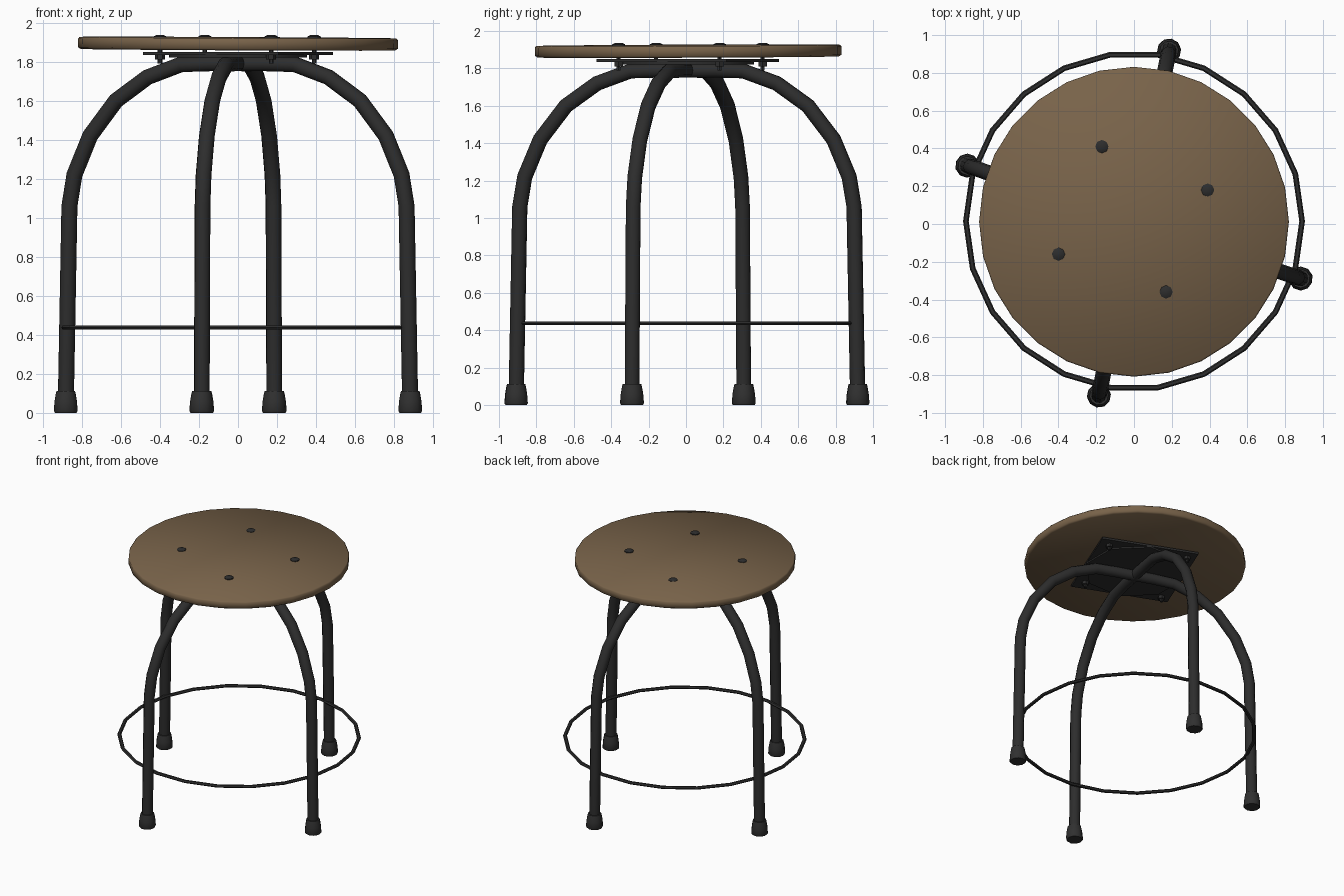
import bpy, bmesh, math
from mathutils import Matrix, Vector

if "Cube" in bpy.data.objects:
    bpy.data.objects.remove(bpy.data.objects["Cube"])

def material(name, color):
    m = bpy.data.materials.new(name)
    m.diffuse_color = (*color, 1)
    m.use_nodes = True
    m.node_tree.nodes["Principled BSDF"].inputs["Base Color"].default_value = m.diffuse_color
    return m

WOOD = material("brown wood", (0.19, 0.125, 0.068))
METAL = material("black metal", (0.026, 0.026, 0.026))
RUBBER = material("dark rubber", (0.03, 0.03, 0.03))

def finish(name, bm, mat, angle=50):
    bmesh.ops.recalc_face_normals(bm, faces=bm.faces)
    me = bpy.data.meshes.new(name)
    bm.to_mesh(me)
    bm.free()
    me.materials.append(mat)
    ob = bpy.data.objects.new(name, me)
    bpy.context.collection.objects.link(ob)
    bpy.ops.object.select_all(action='DESELECT')
    ob.select_set(True)
    bpy.context.view_layer.objects.active = ob
    bpy.ops.object.shade_smooth_by_angle(angle=math.radians(angle))
    return ob

def loft(bm, rings, closed=False):
    """Skin a list of point rings, capping the ends unless closed."""
    vs = [[bm.verts.new(p) for p in r] for r in rings]
    n = len(vs[0])
    for i in range(len(vs) if closed else len(vs) - 1):
        a, b = vs[i], vs[(i + 1) % len(vs)]
        for j in range(n):
            k = (j + 1) % n
            bm.faces.new((a[j], a[k], b[k], b[j]))
    if not closed:
        bm.faces.new(vs[0])
        bm.faces.new(vs[-1])

def circle(r, z, n, x=0.0, y=0.0, turn=0.0):
    return [Vector((x + r * math.cos(turn + 2 * math.pi * i / n),
                    y + r * math.sin(turn + 2 * math.pi * i / n), z)) for i in range(n)]

def turned(name, profile, n, mat, x=0.0, y=0.0, turn=0.0, angle=50):
    """Stack of (radius, height) circles."""
    bm = bmesh.new()
    loft(bm, [circle(r, z, n, x, y, turn) for r, z in profile])
    return finish(name, bm, mat, angle)

# Round wooden seat, very slightly tilted
seat = turned("seat", [(0.805, -0.031), (0.82, -0.022), (0.82, 0.022), (0.812, 0.031)],
              28, WOOD, angle=60)
seat.location = (0, 0.012, 1.892)
seat.rotation_euler = (0.004, 0.005, 0)

# Bent tube arches: half profile (distance from centre, height), mirrored
HALF = [(0.932, 0.03), (0.912, 1.06), (0.885, 1.22), (0.80, 1.42), (0.66, 1.60),
        (0.49, 1.72), (0.31, 1.785), (0.15, 1.79)]
PATH = HALF + [(-r, z) for r, z in reversed(HALF)]

def arch(name, degrees, y):
    bm = bmesh.new()
    pts = [Vector((r, 0, z)) for r, z in PATH]
    rings = []
    for i, p in enumerate(pts):
        t = (pts[min(i + 1, len(pts) - 1)] - pts[max(i - 1, 0)]).normalized()
        side = Vector((0, 1, 0))
        up = t.cross(side)
        rings.append([p + 0.041 * (math.cos(a) * side + math.sin(a) * up)
                      for a in (2 * math.pi * j / 10 for j in range(10))])
    loft(bm, rings)
    bm.transform(Matrix.Translation((0, y, 0)) @ Matrix.Rotation(math.radians(degrees), 4, 'Z'))
    finish(name, bm, METAL)

arch("leg_arch_side", -18.7, 0.01)
arch("leg_arch_front", 78.5, 0.005)

# Rubber feet under each leg
FOOT = [(0.058, 0.0), (0.064, 0.01), (0.060, 0.06), (0.054, 0.095), (0.050, 0.112)]
for i, (d, y) in enumerate([(-18.7, 0.01), (161.3, 0.01), (78.5, 0.005), (258.5, 0.005)]):
    a = math.radians(d)
    turned(f"foot_{i + 1}", FOOT, 10, RUBBER, 0.932 * math.cos(a),
           0.932 * math.sin(a) + y, a)

# Thin footrest ring
bm = bmesh.new()
SECTION = [(0.875, 0.437), (0.882, 0.447), (0.898, 0.447), (0.905, 0.437),
           (0.898, 0.427), (0.882, 0.427)]
rings = []
for i in range(22):
    a = 2 * math.pi * i / 22
    rings.append([Vector((r * math.cos(a), 0.015 + r * math.sin(a), z)) for r, z in SECTION])
loft(bm, rings, closed=True)
finish("footrest_ring", bm, METAL)

# Square mounting plate and smaller plate welded to the arches
turn = math.radians(23)
turned("mounting_plate", [(0.53, 1.834), (0.53, 1.850)], 4, METAL, 0, 0.01, turn)
turned("arch_plate", [(0.38, 1.822), (0.38, 1.834)], 8, METAL, 0, 0.01, turn)

# Bolts through the seat
for i, (x, y) in enumerate([(-0.17, 0.41), (0.39, 0.18), (-0.40, -0.16), (0.17, -0.36)]):
    turned(f"bolt_head_{i + 1}", [(0.035, 1.915), (0.035, 1.928), (0.02, 1.936)], 8, METAL, x, y)
    turned(f"bolt_shank_{i + 1}", [(0.012, 1.79), (0.012, 1.92)], 6, METAL, x, y)
    turned(f"bolt_nut_{i + 1}", [(0.026, 1.81), (0.026, 1.834)], 6, METAL, x, y)
